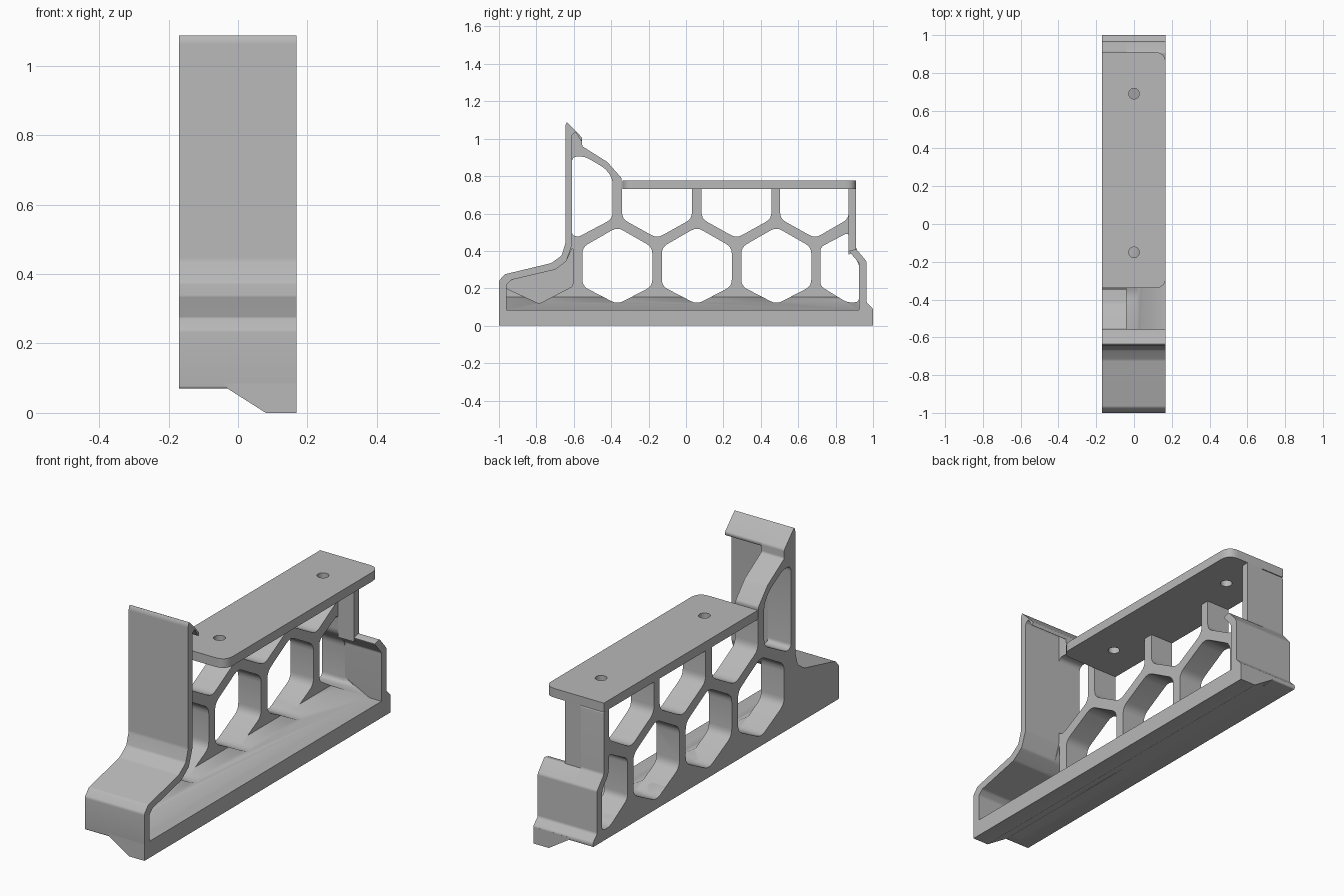
import bpy, bmesh
from mathutils import Vector

cube = bpy.data.objects.get("Cube")
if cube:
    bpy.data.objects.remove(cube, do_unlink=True)

grey = bpy.data.materials.new("plain_grey")
grey.use_nodes = True
grey.diffuse_color = (0.48, 0.48, 0.48, 1)
grey.node_tree.nodes["Principled BSDF"].inputs["Base Color"].default_value = grey.diffuse_color

LEFT, RIB, RIGHT = -0.17, -0.04, 0.168   # outer face, rib depth, open side


def soften(points, radius, steps=4):
    """Round every corner of a closed 2D outline."""
    pts = [Vector(p) for p in points]
    out = []
    for i, p in enumerate(pts):
        a, b = pts[i - 1] - p, pts[(i + 1) % len(pts)] - p
        d = min(radius, 0.45 * a.length, 0.45 * b.length)
        s, e = p + a.normalized() * d, p + b.normalized() * d
        for k in range(steps + 1):
            t = k / steps
            out.append(s * (1 - t) ** 2 + p * (2 * t * (1 - t)) + e * t * t)
    return out


def prism(name, outline, lo, hi, axis="x"):
    """Extrude an outline: (y, z) along x, (x, z) along y or (x, y) along z."""
    place = {"x": lambda p, t: (t, p[0], p[1]),
             "y": lambda p, t: (p[0], t, p[1]),
             "z": lambda p, t: (p[0], p[1], t)}[axis]
    bm = bmesh.new()
    rings = [[bm.verts.new(place(p, t)) for p in outline] for t in (lo, hi)]
    n = len(outline)
    bm.faces.new(rings[0])
    bm.faces.new(rings[1][::-1])
    for i in range(n):
        j = (i + 1) % n
        bm.faces.new((rings[0][j], rings[0][i], rings[1][i], rings[1][j]))
    bmesh.ops.recalc_face_normals(bm, faces=bm.faces)
    mesh = bpy.data.meshes.new(name)
    bm.to_mesh(mesh)
    bm.free()
    mesh.materials.append(grey)
    obj = bpy.data.objects.new(name, mesh)
    bpy.context.collection.objects.link(obj)
    return obj


def cut(target, cutters):
    for c in cutters:
        m = target.modifiers.new("cut", "BOOLEAN")
        m.operation, m.solver, m.object = "DIFFERENCE", "EXACT", c
        c.hide_render = True
        c.hide_set(True)


# Outer side profiles shared by the plate and the walls
front_outer = [(-1, 0.07), (-1, 0.24), (-0.97, 0.275), (-0.72, 0.335),
               (-0.665, 0.375), (-0.645, 0.44), (-0.645, 1.07), (-0.637, 1.09)]
rear_outer = [(0.91, 0.73), (0.91, 0.41), (0.965, 0.345), (0.965, 0.125),
              (1, 0.09), (1, 0.07)]

# Side plate
plate = prism("side_plate", soften(
    front_outer + [(-0.555, 1.005), (-0.555, 0.96), (-0.42, 0.875),
                   (-0.345, 0.79), (-0.345, 0.73)] + rear_outer, 0.008), LEFT, RIB)

# Honeycomb openings
holes = []


def opening(outline, radius=0.035, lo=-0.4):
    holes.append(prism("honeycomb_cutter", soften(outline, radius), lo, 0.4))


HALF = 0.187
for y in (-0.367, 0.058, 0.483):
    opening([(y, 0.115), (y + HALF, 0.212), (y + HALF, 0.42),
             (y, 0.527), (y - HALF, 0.42), (y - HALF, 0.212)])
for y in (-0.155, 0.27, 0.69):
    edge = min(y + HALF, 0.87)
    opening([(y, 0.468), (edge, 0.572), (edge, 0.85),
             (y - HALF, 0.85), (y - HALF, 0.572)])
opening([(0.718, 0.212), (0.86, 0.125), (0.925, 0.125), (0.925, 0.335),
         (0.87, 0.4), (0.87, 0.5), (0.718, 0.42)], 0.025)
opening([(-0.61, 0.485), (-0.575, 0.475), (-0.392, 0.572), (-0.392, 0.785),
         (-0.43, 0.84), (-0.54, 0.905), (-0.61, 0.905)])
# Blind pocket in the toe
opening([(-0.96, 0.2), (-0.785, 0.118), (-0.605, 0.212), (-0.605, 0.42),
         (-0.64, 0.345), (-0.7, 0.3), (-0.935, 0.245), (-0.96, 0.22)], 0.015, -0.13)
cut(plate, holes)

# Sloped floor with a raised underside
floor = prism("sloped_floor", [(LEFT + 0.005, 0.07), (-0.03, 0.07), (0.08, 0),
                               (RIGHT, 0), (RIGHT, 0.085), (0.1, 0.085),
                               (RIB, 0.155), (LEFT + 0.005, 0.155)], -0.96, 0.93, "y")
cut(floor, holes)
base = [(-0.03, 0.07), (0.08, 0), (RIGHT, 0), (RIGHT, 0.085), (RIB, 0.085)]
prism("base_rail", base, -1, 1, "y")

# Front wall with overhanging lip
front_inner = [(-0.555, 1.005), (-0.56, 0.985), (-0.59, 1.035), (-0.61, 1.02),
               (-0.61, 0.43), (-0.64, 0.345), (-0.7, 0.3), (-0.935, 0.245),
               (-0.96, 0.22), (-0.96, 0.07)]
prism("front_wall", soften(front_outer + front_inner, 0.008), RIB, RIGHT)

# Rear wall: full width below, narrower above
prism("rear_wall", soften(rear_outer[1:] + [(0.925, 0.07), (0.925, 0.335),
                                            (0.87, 0.4)], 0.008), RIB, RIGHT)
prism("rear_post", [(0.87, 0.38), (0.91, 0.4), (0.91, 0.73), (0.87, 0.73)], RIB, 0.05)

# Top shelf with rounded corners on the open side and two screw holes
R = 0.06
corner = soften([(RIGHT - R, -0.34), (RIGHT, -0.34), (RIGHT, -0.34 + R)], R * 2.2)
shelf_outline = [(LEFT, -0.34)]
for x, y in ((RIGHT, -0.34), (RIGHT, 0.91)):
    s = 1 if y < 0 else -1
    a, b = Vector((x - R, y)), Vector((x, y + s * R))
    if s < 0:
        a, b = b, a
    for k in range(7):
        t = k / 6
        shelf_outline.append(a * (1 - t) ** 2 + Vector((x, y)) * (2 * t * (1 - t)) + b * t * t)
shelf_outline.append((LEFT, 0.91))
shelf = prism("top_shelf", shelf_outline, 0.73, 0.777, "z")
screws = []
for y in (-0.15, 0.69):
    bpy.ops.mesh.primitive_cylinder_add(vertices=32, radius=0.028, depth=0.3,
                                        location=(0, y, 0.75))
    screws.append(bpy.context.object)
    screws[-1].name = "screw_hole_cutter"
cut(shelf, screws)

# Smooth the rounded corners, then drop the cutters
bpy.context.view_layer.update()
parts = [o for o in bpy.context.collection.objects
         if o.type == "MESH" and "cutter" not in o.name]
for o in parts:
    bpy.ops.object.select_all(action="DESELECT")
    o.select_set(True)
    bpy.context.view_layer.objects.active = o
    for m in list(o.modifiers):
        bpy.ops.object.modifier_apply(modifier=m.name)
    bpy.ops.object.shade_smooth_by_angle(angle=0.6)
for c in holes + screws:
    bpy.data.objects.remove(c, do_unlink=True)
